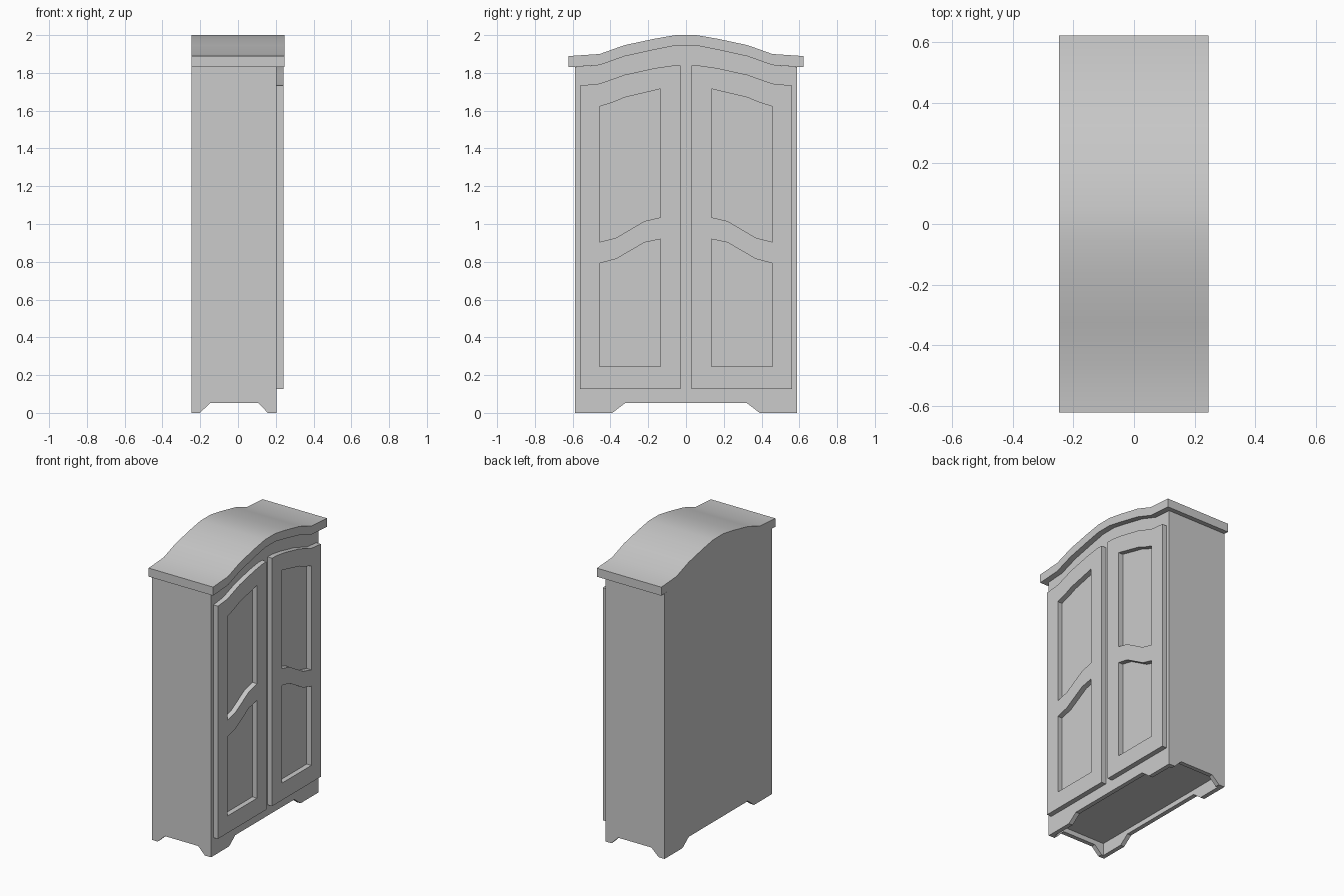
import bpy, bmesh, math
from mathutils import Matrix

if "Cube" in bpy.data.objects:
    bpy.data.objects.remove(bpy.data.objects["Cube"])

paint = bpy.data.materials.new("plain_grey")
paint.diffuse_color = (0.6, 0.6, 0.6, 1)
paint.use_nodes = True
paint.node_tree.nodes["Principled BSDF"].inputs["Base Color"].default_value = paint.diffuse_color

# Profile planes: local x, y, z are sent to these world axes
ALONG_X = Matrix(((0, 0, 1), (1, 0, 0), (0, 1, 0))).to_4x4()    # profile in y-z
ALONG_Y = Matrix(((1, 0, 0), (0, 0, -1), (0, 1, 0))).to_4x4()   # profile in x-z


def slab(name, loops, start, end, plane=ALONG_X):
    """Extrude an outline, with optional holes, from start to end along x or y."""
    curve = bpy.data.curves.new(name + "_outline", 'CURVE')
    curve.dimensions = '2D'
    curve.fill_mode = 'BOTH'
    curve.extrude = (end - start) / 2
    for pts in loops:
        spline = curve.splines.new('POLY')
        spline.points.add(len(pts) - 1)
        for p, (a, b) in zip(spline.points, pts):
            p.co = (a, b, 0, 1)
        spline.use_cyclic_u = True
    temp = bpy.data.objects.new(name + "_outline", curve)
    mesh = bpy.data.meshes.new_from_object(temp)
    bpy.data.objects.remove(temp)
    bpy.data.curves.remove(curve)
    mid = (start + end) / 2
    shift = (mid, 0, 0) if plane is ALONG_X else (0, mid, 0)
    mesh.transform(Matrix.Translation(shift) @ plane)
    bm = bmesh.new()
    bm.from_mesh(mesh)
    bmesh.ops.remove_doubles(bm, verts=bm.verts, dist=1e-5)
    bmesh.ops.recalc_face_normals(bm, faces=bm.faces)
    bm.to_mesh(mesh)
    bm.free()
    mesh.name = name
    mesh.materials.clear()
    mesh.materials.append(paint)
    obj = bpy.data.objects.new(name, mesh)
    bpy.context.collection.objects.link(obj)
    bpy.ops.object.select_all(action='DESELECT')
    obj.select_set(True)
    bpy.context.view_layer.objects.active = obj
    bpy.ops.object.shade_smooth_by_angle(angle=math.radians(30))
    return obj


def mirrored(half):
    return half + [(-a, b) for a, b in reversed(half)]


BACK, FRONT, DOOR_FRONT, CORNICE_FRONT = -0.247, 0.205, 0.24, 0.245
SIDE, FLOOR, BOARD = 0.587, 0.085, 0.03

# Arched cornice
upper = mirrored([(-0.622, 1.889), (-0.457, 1.90), (-0.325, 1.947),
                  (-0.165, 1.981), (-0.055, 2.0)])
lower = mirrored([(-0.622, 1.83), (-0.457, 1.841), (-0.325, 1.888),
                  (-0.165, 1.923), (-0.055, 1.945)])
slab("cornice", [upper + lower[::-1]], BACK, CORNICE_FRONT)

# Cabinet body, rising to the underside of the cornice
body_top = [(-SIDE, 1.832)] + lower[1:-1] + [(SIDE, 1.832)]
slab("cabinet_body", [body_top + [(SIDE, FLOOR), (-SIDE, FLOOR)]], BACK, FRONT)

# Plinth boards with cut-out feet around a hollow base
long_board = [(-SIDE, FLOOR), (-SIDE, 0), (-0.39, 0), (-0.322, 0.052)]
slab("front_plinth", [mirrored(long_board)], FRONT - BOARD, FRONT)
slab("back_plinth", [mirrored(long_board)], BACK, BACK + BOARD)
x0, x1 = BACK + BOARD, FRONT - BOARD
side_board = [(x0, FLOOR), (x0, 0), (-0.202, 0), (-0.147, 0.052),
              (0.107, 0.052), (0.158, 0), (x1, 0), (x1, FLOOR)]
slab("left_plinth", [side_board], -SIDE, -SIDE + BOARD, ALONG_Y)
slab("right_plinth", [side_board], SIDE - BOARD, SIDE, ALONG_Y)

# Pair of doors with two curved panel openings each
outline = [(-0.562, 0.127), (-0.562, 1.733), (-0.457, 1.743), (-0.325, 1.79),
           (-0.165, 1.825), (-0.075, 1.838), (-0.03, 1.838), (-0.03, 0.127)]
top_panel = [(-0.457, 0.905), (-0.457, 1.622), (-0.385, 1.645), (-0.325, 1.67),
             (-0.135, 1.715), (-0.135, 1.035), (-0.22, 1.015), (-0.37, 0.927)]
low_panel = [(-0.457, 0.245), (-0.457, 0.792), (-0.37, 0.815), (-0.22, 0.902),
             (-0.135, 0.92), (-0.135, 0.245)]
for name, s in (("left_door", 1), ("right_door", -1)):
    loops = [[(s * a, b) for a, b in loop] for loop in (outline, top_panel, low_panel)]
    slab(name, loops, FRONT, DOOR_FRONT)
